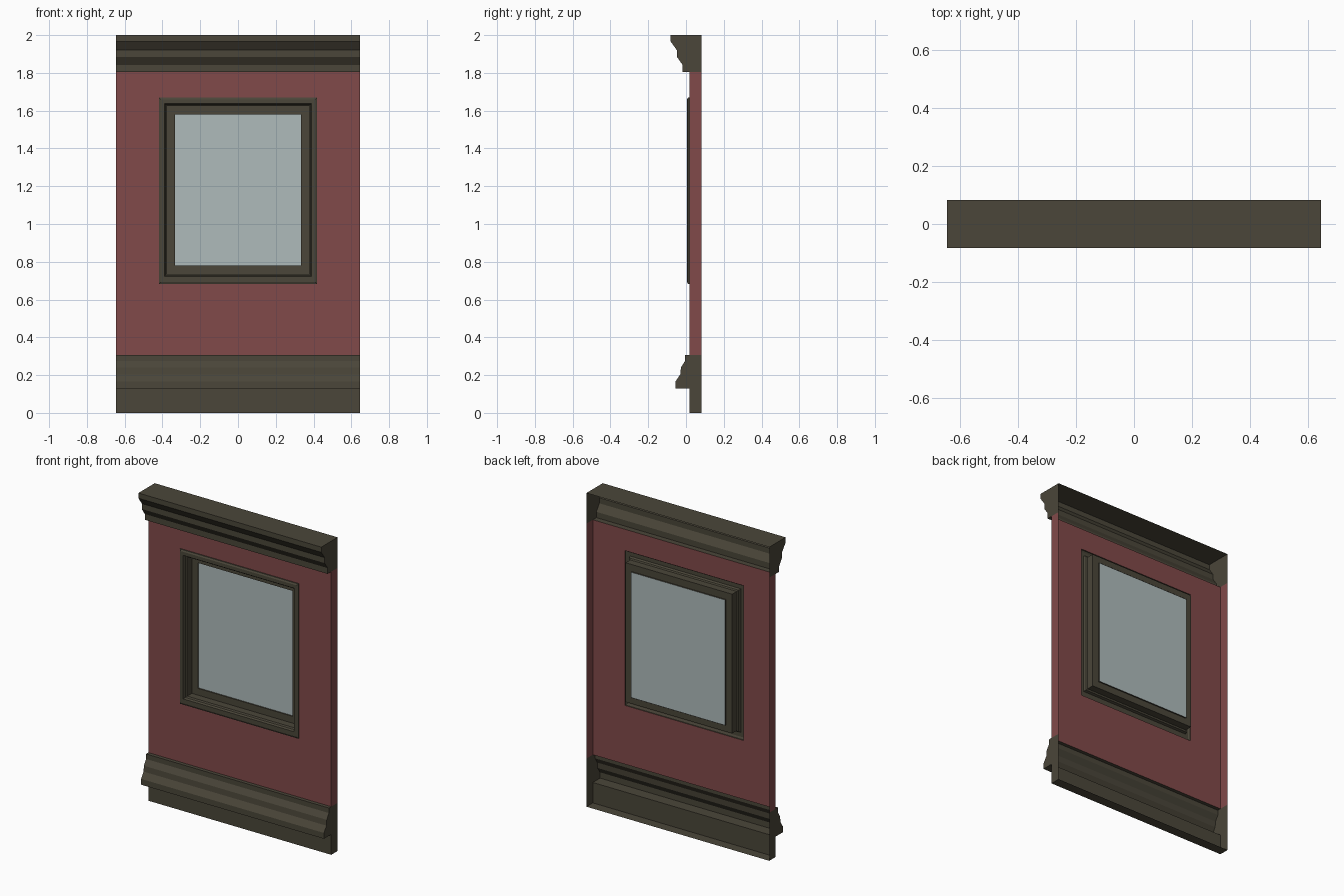
import bpy

if "Cube" in bpy.data.objects:
    bpy.data.objects.remove(bpy.data.objects["Cube"])

W = 0.645        # half width
BACK = 0.082     # open back edge
FACE = 0.018     # wall front plane
BASE_TOP, CORNICE_LOW = 0.307, 1.805


def material(name, rgb):
    m = bpy.data.materials.new(name)
    m.diffuse_color = (*rgb, 1)
    m.use_nodes = True
    m.node_tree.nodes["Principled BSDF"].inputs["Base Color"].default_value = m.diffuse_color
    return m


trim = material("dark olive trim", (0.069, 0.061, 0.041))
red = material("dull red wall", (0.22, 0.067, 0.067))
pane = material("grey blue glass", (0.43, 0.50, 0.50))


def make(name, verts, faces, mat):
    me = bpy.data.meshes.new(name)
    me.from_pydata(verts, [], faces)
    me.materials.append(mat)
    ob = bpy.data.objects.new(name, me)
    bpy.context.collection.objects.link(ob)
    return ob


def moulding(name, profile, back_corner):
    """Run a (y, z) profile along x and cap both ends; the back stays open."""
    n = len(profile)
    pts = profile + [back_corner]
    verts = [(x, y, z) for x in (-W, W) for y, z in pts]
    m = n + 1
    faces = [(i, m + i, m + i + 1, i + 1) for i in range(n - 1)]
    faces.append(tuple(range(m)))
    faces.append(tuple(reversed(range(m, 2 * m))))
    return make(name, verts, faces, trim)


def rings(name, loops, mat, fill=False):
    """Join nested rectangles (half width, z low, z high, y), outer to inner."""
    verts, faces = [], []
    for h, z0, z1, y in loops:
        verts += [(-h, y, z0), (h, y, z0), (h, y, z1), (-h, y, z1)]
    for k in range(len(loops) - 1):
        a = 4 * k
        for j in range(4):
            q = (j + 1) % 4
            faces.append((a + j, a + q, a + 4 + q, a + 4 + j))
    if fill:
        a = len(verts) - 4
        faces.append((a, a + 1, a + 2, a + 3))
    return make(name, verts, faces, mat)


# Base with stepped skirting, including the underside
moulding("base_moulding", [
    (BACK, 0), (FACE, 0), (FACE, 0.13), (-0.055, 0.13), (-0.055, 0.167),
    (-0.03, 0.204), (-0.027, 0.24), (-0.005, 0.275), (-0.005, BASE_TOP),
    (FACE, BASE_TOP)], (BACK, BASE_TOP))

# Cornice, including the top
moulding("cornice", [
    (FACE, CORNICE_LOW), (-0.018, CORNICE_LOW), (-0.018, 1.842),
    (-0.048, 1.885), (-0.048, 1.92), (-0.082, 1.967), (-0.082, 2.0),
    (BACK, 2.0)], (BACK, CORNICE_LOW))

# Wall front with window opening
FX, FZ0, FZ1 = 0.418, 0.682, 1.669
rings("wall_panel", [(W, BASE_TOP, CORNICE_LOW, FACE), (FX, FZ0, FZ1, FACE)], red)

# Wall ends
for s, side in ((-1, "left"), (1, "right")):
    v = [(s * W, BACK, BASE_TOP), (s * W, FACE, BASE_TOP),
         (s * W, FACE, CORNICE_LOW), (s * W, BACK, CORNICE_LOW)]
    make("wall_end_" + side, v, [(0, 1, 2, 3) if s < 0 else (3, 2, 1, 0)], red)

# Window frame: raised outer bead, deep reveal, inner sash
rings("window_frame", [
    (FX, FZ0, FZ1, FACE),
    (FX, FZ0, FZ1, 0.011),
    (0.409, 0.694, 1.66, 0.005),
    (0.390, 0.722, 1.637, 0.005),
    (0.385, 0.727, 1.632, 0.02),
    (0.376, 0.736, 1.624, 0.025),
    (0.376, 0.736, 1.624, 0.072),
    (0.333, 0.779, 1.579, 0.072),
    (0.333, 0.779, 1.579, 0.081)], trim)

# Glass pane
rings("window_glass", [(0.333, 0.779, 1.579, 0.080)], pane, fill=True)
